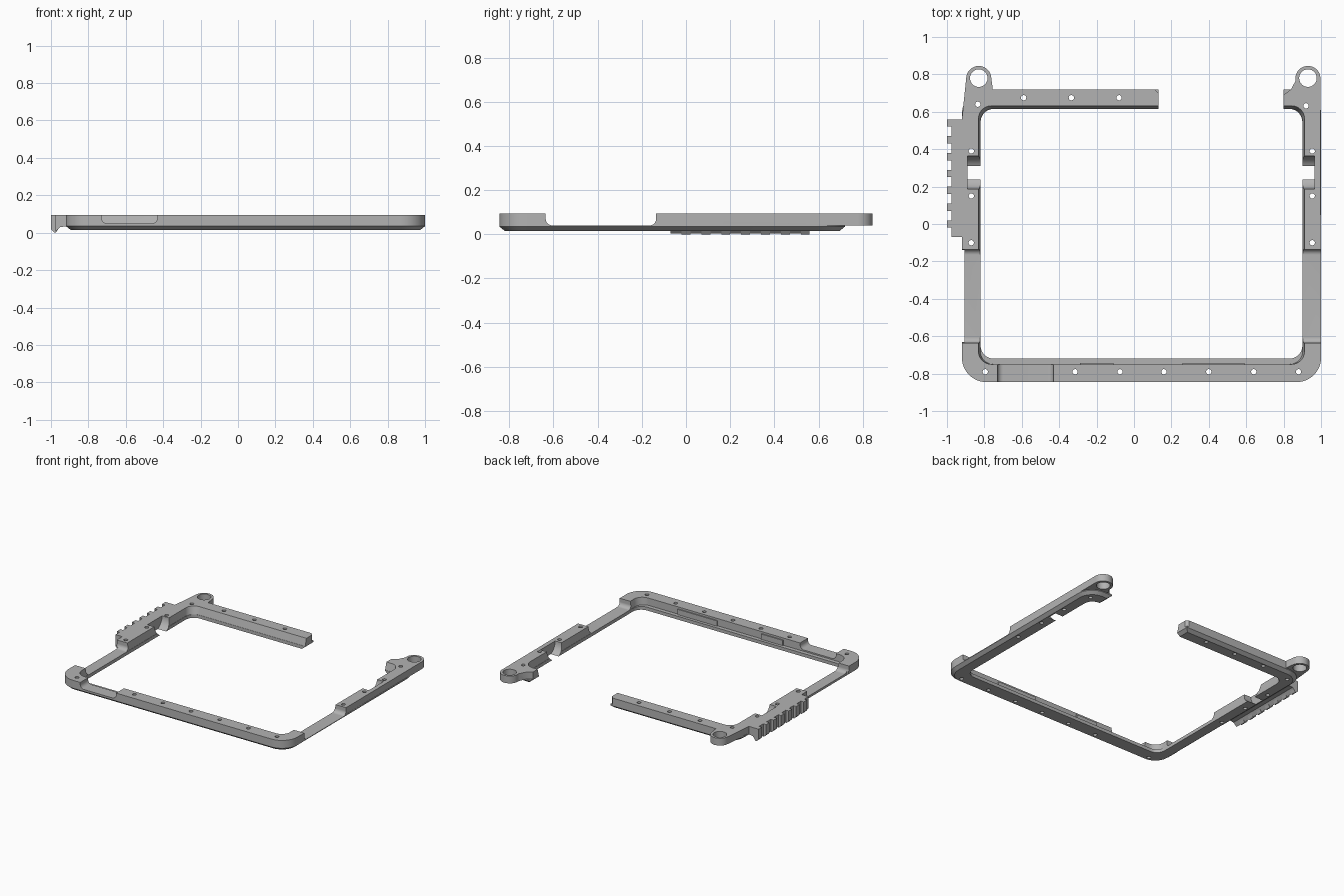
import bpy, bmesh
from math import cos, sin, radians

cube = bpy.data.objects.get("Cube")
if cube:
    bpy.data.objects.remove(cube, do_unlink=True)

grey = bpy.data.materials.new("plain grey")
grey.use_nodes = True
colour = (0.45, 0.45, 0.45, 1)
grey.diffuse_color = colour
grey.node_tree.nodes["Principled BSDF"].inputs["Base Color"].default_value = colour


def arc(cx, cy, r, start, end, n=12):
    angles = [radians(start + (end - start) * i / n) for i in range(n + 1)]
    return [(cx + r * cos(a), cy + r * sin(a)) for a in angles]


def rounded(x0, x1, y0, y1, r):
    return (arc(x0 + r, y0 + r, r, 180, 270) + arc(x1 - r, y0 + r, r, 270, 360)
            + arc(x1 - r, y1 - r, r, 0, 90) + arc(x0 + r, y1 - r, r, 90, 180))


def loft(name, layers, axis="z"):
    """Skin a stack of (outline, position) layers along an axis."""
    place = {"z": lambda u, v, w: (u, v, w),
             "y": lambda u, v, w: (u, w, v),
             "x": lambda u, v, w: (w, u, v)}[axis]
    bm = bmesh.new()
    rings = [[bm.verts.new(place(u, v, w)) for u, v in outline] for outline, w in layers]
    bm.faces.new(rings[0])
    bm.faces.new(rings[-1])
    for a, b in zip(rings, rings[1:]):
        for i in range(len(a)):
            j = (i + 1) % len(a)
            bm.faces.new((a[i], a[j], b[j], b[i]))
    bmesh.ops.recalc_face_normals(bm, faces=bm.faces)
    mesh = bpy.data.meshes.new(name)
    bm.to_mesh(mesh)
    bm.free()
    mesh.materials.append(grey)
    ob = bpy.data.objects.new(name, mesh)
    bpy.context.collection.objects.link(ob)
    return ob


def prism(name, outline, start, end, axis="z"):
    return loft(name, [(outline, start), (outline, end)], axis)


def box(name, x0, x1, y0, y1, z0, z1):
    return prism(name, [(x0, y0), (x1, y0), (x1, y1), (x0, y1)], z0, z1)


def combine(target, other, operation="DIFFERENCE"):
    mod = target.modifiers.new(other.name, "BOOLEAN")
    mod.operation = operation
    mod.solver = "EXACT"
    mod.object = other
    bpy.context.view_layer.objects.active = target
    bpy.ops.object.modifier_apply(modifier=mod.name)
    bpy.data.objects.remove(other, do_unlink=True)


TOP, LEDGE = 0.095, 0.04
LEFT, RIGHT, FRONT, BACK = -0.92, 1.0, -0.845, 0.72

# Upper band of the frame with two hinge ears and the open back
outline = (arc(-0.79, -0.715, 0.13, 180, 270) + arc(0.87, -0.715, 0.13, 270, 360)
           + arc(0.93, 0.778, 0.067, 0, 190, 24)
           + [(0.84, BACK), (0.80, 0.69), (0.80, 0.4), (0.13, 0.4), (0.13, 0.70),
              (0.11, BACK), (-0.755, BACK)]
           + arc(-0.83, 0.778, 0.067, 5, 175, 24) + [(LEFT, 0.56)])
frame = prism("frame", outline, LEDGE, TOP)


# Lower band with chamfered underside, opened at the back
def base_outline(inset):
    return rounded(LEFT + inset, RIGHT - inset, FRONT + inset, BACK - inset, 0.13 - inset)


lower = loft("lower_band", [(base_outline(0.025), 0.015), (base_outline(0), 0.035),
                            (base_outline(0), 0.045)])


def gap_outline(g):
    return [(0.13 - g, 0.4), (0.80 + g, 0.4), (0.80 + g, 1), (0.13 - g, 1)]


combine(lower, loft("back_gap", [(gap_outline(0.025), 0), (gap_outline(0.025), 0.015),
                                 (gap_outline(0), 0.035), (gap_outline(0), 0.2)]))
combine(frame, lower, "UNION")

# Toothed rack on the right side
rack = [(-0.976, TOP), (-0.976, 0.004), (-0.95, 0.03), (-0.90, 0.036), (-0.90, TOP)]
combine(frame, prism("rack", rack, -0.07, 0.56, "y"), "UNION")
tooth = [(-1.0, TOP), (-1.0, 0.018), (-0.982, 0), (-0.974, 0), (-0.96, 0.02), (-0.96, TOP)]
for i in range(7):
    y = 0.52 - 0.09 * i
    combine(frame, prism("tooth", tooth, y, y + 0.04, "y"), "UNION")

# Inner opening, with a ledge at the front and sloped upper walls
combine(frame, prism("opening", rounded(-0.82, 0.90, -0.72, 0.615, 0.07), -0.1, 0.2))
low = rounded(-0.822, 0.902, -0.75, 0.617, 0.07)
high = rounded(-0.832, 0.912, -0.75, 0.632, 0.07)
combine(frame, loft("upper_opening", [(low, LEDGE), (high, TOP), (high, 0.2)]))

# Low stretches on both sides
dip = rounded(-0.635, -0.135, LEDGE, 0.3, 0.03)
for x in (-0.9, 0.9):
    combine(frame, prism("side_dip", dip, x - 0.2, x + 0.2, "x"))
combine(frame, box("side_trim", -1.1, -0.905, -0.632, -0.138, 0, 0.2))

# Shallow recess in the front bar
recess = rounded(-0.73, -0.43, 0.05, 0.3, 0.03)
combine(frame, prism("front_recess", recess, -1, -0.735, "y"))

# Round saddles across both sides
for x0, x1 in ((-0.89, -0.75), (0.85, 0.965)):
    combine(frame, prism("saddle", arc(0.275, TOP, 0.088, 0, 360, 48)[:-1], x0, x1, "x"))

# Ear holes and screw holes
holes = [(x, 0.78, 0.047) for x in (-0.83, 0.93)]
spots = [(x, -0.79) for x in (-0.795, -0.315, -0.075, 0.16, 0.4, 0.64, 0.88)]
spots += [(x, y) for x in (-0.87, 0.953) for y in (0.39, 0.15, -0.1)]
spots += [(x, 0.675) for x in (-0.59, -0.335, -0.08)] + [(-0.835, 0.64), (0.92, 0.632)]
holes += [(x, y, 0.014) for x, y in spots]
for x, y, r in holes:
    combine(frame, prism("hole", arc(x, y, r, 0, 360, 32)[:-1], -0.1, 0.2))

# Thin ribs on the inside of the front bar
for x0, x1 in ((-0.29, -0.11), (0.26, 0.59)):
    combine(frame, box("rib", x0, x1, -0.755, -0.742, 0.035, 0.08), "UNION")

bpy.ops.object.select_all(action="DESELECT")
frame.select_set(True)
bpy.context.view_layer.objects.active = frame
bpy.ops.object.shade_smooth_by_angle(angle=radians(30))
